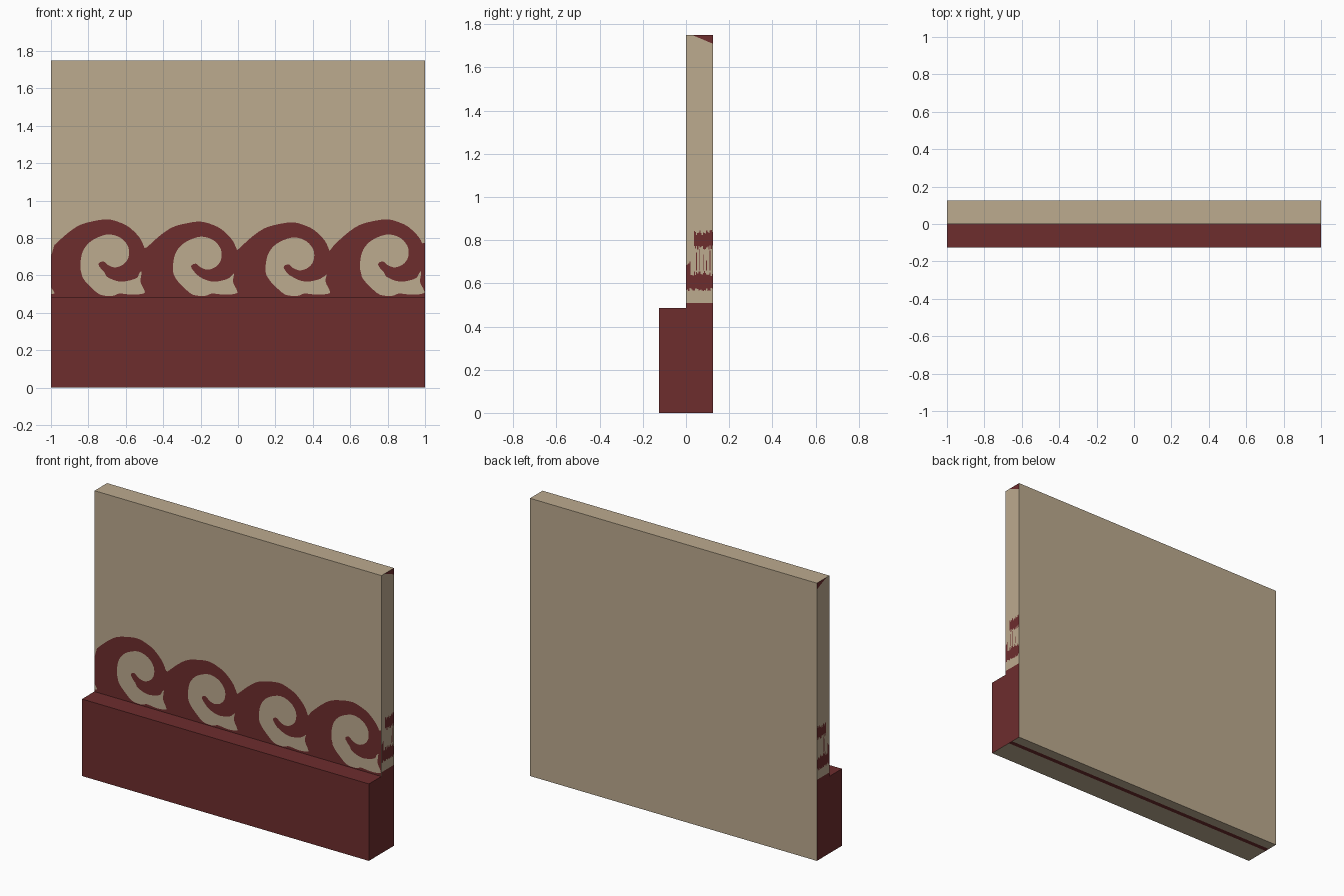
import bpy, bmesh, random
from mathutils import Vector

if "Cube" in bpy.data.objects:
    bpy.data.objects.remove(bpy.data.objects["Cube"])

random.seed(4)


def material(name, rgb):
    m = bpy.data.materials.new(name)
    m.diffuse_color = (*rgb, 1)
    m.use_nodes = True
    m.node_tree.nodes["Principled BSDF"].inputs["Base Color"].default_value = m.diffuse_color
    return m


BEIGE = material("beige plaster", (0.505, 0.405, 0.275))
RED = material("dark red paint", (0.155, 0.026, 0.027))


def add_object(name, bm, mats):
    me = bpy.data.meshes.new(name)
    bm.to_mesh(me)
    bm.free()
    for m in mats:
        me.materials.append(m)
    ob = bpy.data.objects.new(name, me)
    bpy.context.collection.objects.link(ob)
    return ob


def smooth(pts, closed, steps=4):
    """Catmull-Rom curve through the points."""
    n, out = len(pts), []
    pick = (lambda i: pts[i % n]) if closed else (lambda i: pts[min(max(i, 0), n - 1)])
    for i in range(n if closed else n - 1):
        a, b, c, d = (Vector(pick(i + k)) for k in (-1, 0, 1, 2))
        for s in range(steps):
            t = s / steps
            out.append(0.5 * (2 * b + (c - a) * t + (2 * a - 5 * b + 4 * c - d) * t * t
                              + (3 * b - a - 3 * c + d) * t ** 3))
    if not closed:
        out.append(Vector(pts[-1]))
    return out


# Wall and stepped plinth: one L profile extruded along x
profile = [(0.125, 0), (-0.125, 0), (-0.125, 0.485), (0, 0.485), (0, 1.75), (0.125, 1.75)]
bm = bmesh.new()
face = bm.faces.new([bm.verts.new((-1, y, z)) for y, z in profile])
ext = bmesh.ops.extrude_face_region(bm, geom=[face], use_keep_orig=True)
bmesh.ops.translate(bm, vec=(2, 0, 0),
                    verts=[g for g in ext["geom"] if isinstance(g, bmesh.types.BMVert)])
bmesh.ops.recalc_face_normals(bm, faces=bm.faces)

# Cut lines for the painted zones
corner_co, corner_no = Vector((0, 0.03, 1.75)), Vector((0, 0.04, 0.095)).normalized()
cuts = [((0, 0, 0.51), (0, 0, 1)), ((0, 0.03, 0), (0, 1, 0)),
        ((0, 0.06, 0), (0, 1, 0)), (corner_co, corner_no)]
for co, no in cuts:
    bmesh.ops.bisect_plane(bm, geom=bm.verts[:] + bm.edges[:] + bm.faces[:],
                           plane_co=co, plane_no=no, dist=1e-5)
for f in bm.faces:
    c, n = f.calc_center_median(), f.normal
    if abs(n.x) > 0.9:      # ends: red foot and red top corner
        red = c.z < 0.51 or (c - corner_co).dot(corner_no) > 0
    elif n.z < -0.9:        # underside: one red stripe
        red = 0.03 < c.y < 0.06
    else:                   # plinth front and ledge
        red = c.z < 0.49 and c.y < 0.001
    f.material_index = int(red)
add_object("wall_with_plinth", bm, [BEIGE, RED])

# Painted wave scroll band on the wall front
crest = [(-.487, .75), (-.417, .813), (-.353, .856), (-.283, .877), (-.203, .888),
         (-.139, .872), (-.086, .845), (-.032, .791), (-.005, .735)]
curl = [(-.348, .631), (-.337, .711), (-.299, .765), (-.241, .797), (-.187, .807),
        (-.128, .786), (-.091, .738), (-.091, .684), (-.118, .647), (-.160, .631),
        (-.198, .642), (-.225, .663), (-.251, .647), (-.219, .604), (-.176, .578),
        (-.123, .567), (-.053, .583), (-.021, .610), (-.027, .567), (-.005, .519),
        (-.011, .503), (-.070, .497), (-.139, .503), (-.176, .491), (-.241, .497),
        (-.294, .540), (-.332, .583)]
scrolls = [(-0.495, 0.012), (0, 0), (0.495, -0.004), (1.0, 0.012)]
outline = [(-1, 0.485), (-1, 0.70)]
holes = [[(-.999, .535), (-.985, .515), (-.98, .503), (-.999, .5)]]
for dx, dz in scrolls:
    outline += [(p.x + dx, p.y + dz) for p in smooth(crest, False) if p.x + dx < 0.99]
    holes.append([(min(p.x + dx, 0.999), max(p.y + (dz if p.y > 0.6 else 0), 0.487))
                  for p in smooth(curl, True)])
outline += [(1, 0.775), (1, 0.485)]

bm = bmesh.new()
edges = []
for loop in [outline] + holes:
    vs = [bm.verts.new((x, -0.002, z)) for x, z in loop]
    edges += [bm.edges.new((vs[i - 1], vs[i])) for i in range(len(vs))]
bmesh.ops.triangle_fill(bm, edges=edges, use_beauty=True, normal=(0, -1, 0))
for f in bm.faces:
    f.normal_update()
    if f.normal.y > 0:
        f.normal_flip()
add_object("wave_scroll_band", bm, [RED])

# Streaky paint on both wall ends, in narrow upright columns
columns = 24
streaks = []
for i in range(columns):
    y0, y1 = 0.125 * i / columns, 0.125 * (i + 1) / columns
    j = lambda: random.uniform(-0.012, 0.012)
    streaks.append((y0, y1, 0.572 + j() * 0.6, (0.695 if y0 < 0.018 else 0.645) + j()))
    if y0 > 0.034:
        streaks.append((y0, y1, 0.765 + j(), 0.835 + j()))
        if i % 3 == 0:
            streaks.append((y0, y0 + 0.003, 0.66, random.uniform(0.70, 0.77)))
for side, label in ((1, "right"), (-1, "left")):
    bm = bmesh.new()
    for y0, y1, z0, z1 in streaks:
        quad = [(y0, z0), (y1, z0), (y1, z1), (y0, z1)][::side]
        bm.faces.new([bm.verts.new((side * 1.001, y, z)) for y, z in quad])
    add_object(label + "_end_streaks", bm, [RED])
